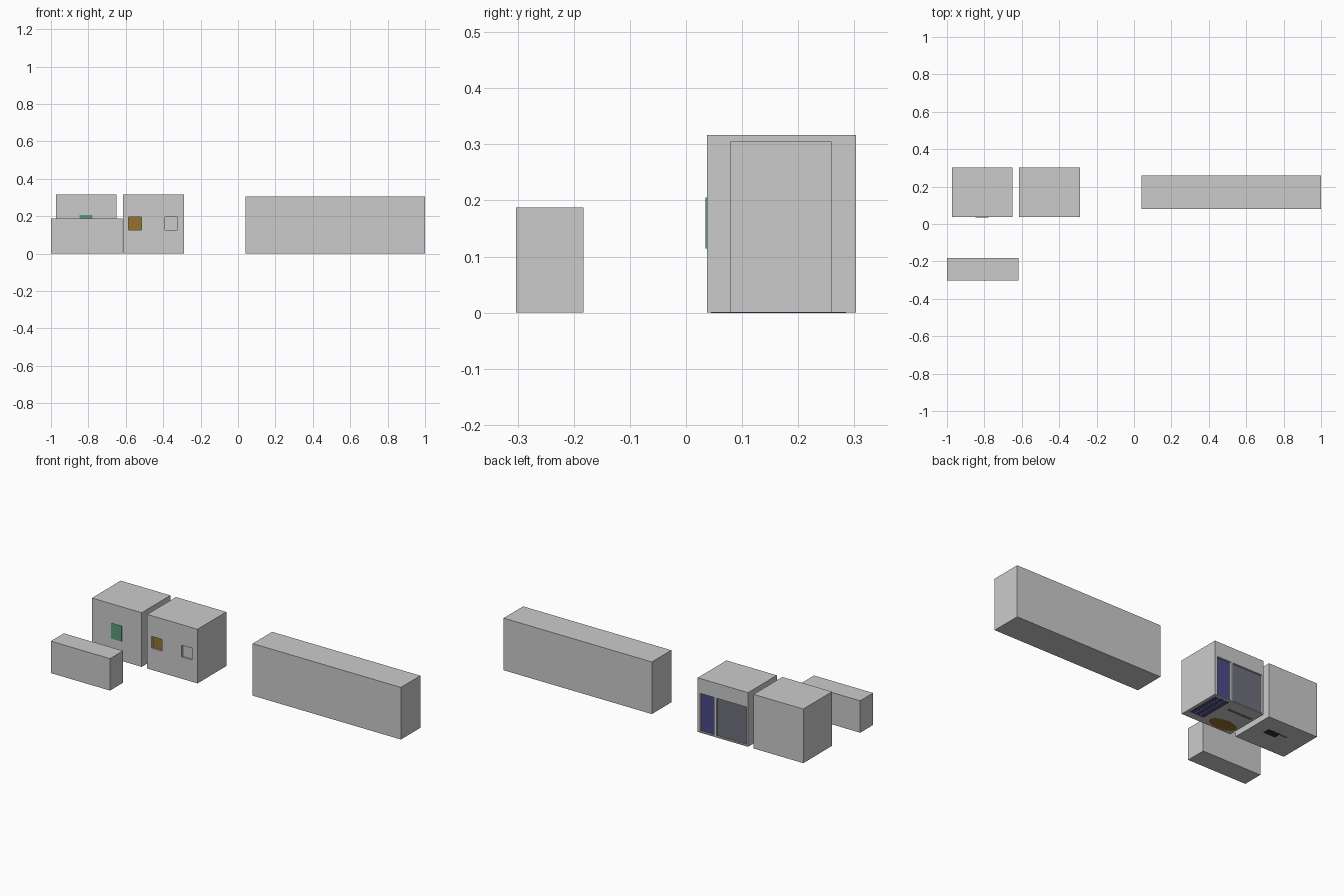
import bpy

if "Cube" in bpy.data.objects:
    bpy.data.objects.remove(bpy.data.objects["Cube"])

def material(name, rgb):
    m = bpy.data.materials.new(name)
    m.diffuse_color = (*rgb, 1)
    m.use_nodes = True
    m.node_tree.nodes["Principled BSDF"].inputs["Base Color"].default_value = m.diffuse_color
    return m

GREEN = material("green", (0.10, 0.33, 0.20))
BROWN = material("brown", (0.30, 0.17, 0.03))
BLUE = material("blue", (0.07, 0.07, 0.25))
SLATE = material("slate", (0.16, 0.16, 0.20))
BLACK = material("black", (0.03, 0.03, 0.03))
SKY = material("sky_blue", (0.05, 0.2, 0.5))

def box(name, x0, x1, y0, y1, z0, z1, mat=None):
    bpy.ops.mesh.primitive_cube_add(size=1, location=((x0+x1)/2, (y0+y1)/2, (z0+z1)/2))
    o = bpy.context.object
    o.name = name
    o.scale = (x1-x0, y1-y0, z1-z0)
    bpy.ops.object.transform_apply(location=False, rotation=False, scale=True)
    if mat:
        o.data.materials.append(mat)
    return o

def recess(target, name, *dims):
    c = box(name + "_cutter", *dims)
    c.hide_render = True
    c.hide_set(True)
    c.display_type = 'WIRE'
    m = target.modifiers.new(name, 'BOOLEAN')
    m.operation = 'DIFFERENCE'
    m.solver = 'EXACT'
    m.object = c
    bpy.context.view_layer.objects.active = target
    bpy.ops.object.modifier_apply(modifier=m.name)
    bpy.data.objects.remove(c)

YF, YB, H = 0.037, 0.303, 0.317
D = 0.012   # recess depth
T = 0.001   # panel thickness

# Main volumes
box("low_block", -1.0, -0.617, -0.303, -0.183, 0, 0.187)
box("long_block", 0.04, 1.0, 0.079, 0.259, 0, 0.305)
box("left_block", -0.972, -0.65, YF, YB, 0, H)
house = box("right_block", -0.614, -0.288, YF, YB, 0, H)

# Front window recesses, the left one with a brown pane
for name, x in (("front_window_left", -0.551), ("front_window_right", -0.357)):
    recess(house, name, x-0.034, x+0.034, YF-0.02, YF+D, 0.127, 0.196)
box("brown_pane", -0.585, -0.517, YF+D-T, YF+D+T, 0.127, 0.196, BROWN)

# Rear door and wide rear window, inset with coloured panes
for name, x0, x1, mat in (("rear_door", -0.395, -0.304, BLUE), ("rear_window", -0.603, -0.409, SLATE)):
    recess(house, name, x0, x1, YB-D, YB+0.02, 0.006, 0.23)
    box(name + "_pane", x0, x1, YB-D-T, YB-D+T, 0.006, 0.23, mat)

# Surface plates
box("green_panel", -0.848, -0.778, YF-0.002, YF+T, 0.114, 0.205, GREEN)
box("side_plate", -0.616, -0.613, 0.125, 0.215, 0.13, 0.192, BLACK)

# Underside details of the right block
for i, x in enumerate((-0.385, -0.352, -0.319)):
    box(f"floor_strip_{i}", x-0.014, x+0.014, 0.08, 0.285, 0, T, BLUE).location.z -= 0.0006
box("floor_slot", -0.6, -0.44, 0.215, 0.235, -0.0001, T, SLATE)
bpy.ops.mesh.primitive_cylinder_add(vertices=32, radius=1, depth=T, location=(-0.52, 0.09, T/2-0.0002))
mat_disc = bpy.context.object
mat_disc.name = "floor_oval"
mat_disc.scale = (0.085, 0.045, 1)
mat_disc.data.materials.append(BROWN)

# Underside details of the left block
box("floor_hatch", -0.81, -0.73, 0.16, 0.205, -0.0002, T, BLACK)
box("floor_tab", -0.86, -0.815, 0.19, 0.205, -0.0002, T, SKY)
